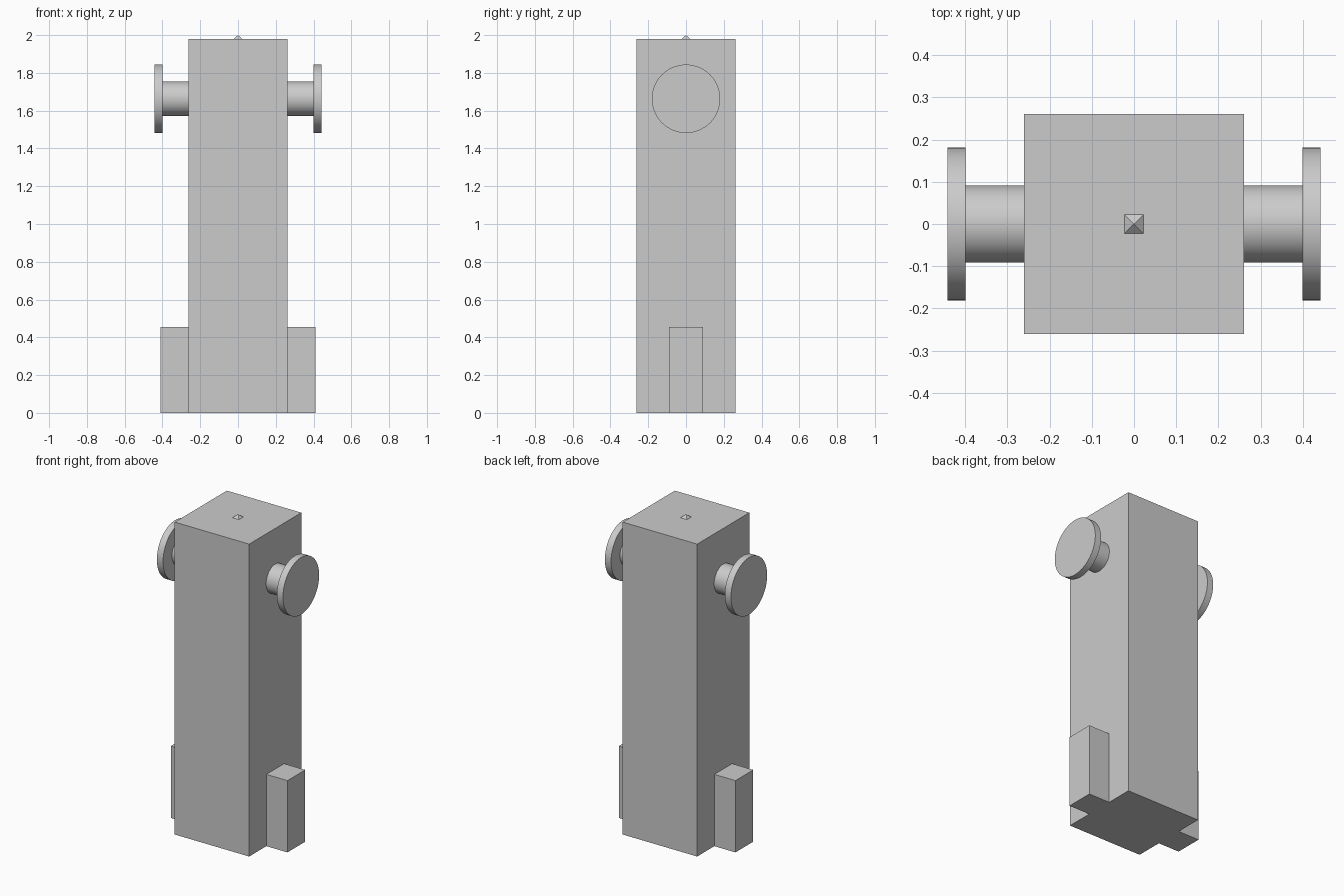
import bpy, math

if "Cube" in bpy.data.objects:
    bpy.data.objects.remove(bpy.data.objects["Cube"])


def box(name, x0, x1, half_y, z0, z1):
    bpy.ops.mesh.primitive_cube_add(size=1, location=((x0 + x1) / 2, 0, (z0 + z1) / 2))
    ob = bpy.context.object
    ob.name = name
    ob.scale = (x1 - x0, 2 * half_y, z1 - z0)
    bpy.ops.object.transform_apply(location=True, rotation=True, scale=True)
    return ob


def disc(name, x0, x1, radius, z):
    bpy.ops.mesh.primitive_cylinder_add(vertices=64, radius=radius, depth=x1 - x0,
                                        location=((x0 + x1) / 2, 0, z),
                                        rotation=(0, math.pi / 2, 0))
    ob = bpy.context.object
    ob.name = name
    bpy.ops.object.transform_apply(location=True, rotation=True, scale=True)
    bpy.ops.object.shade_smooth_by_angle(angle=math.radians(30))
    return ob


HALF = 0.261    # half width of the post
PEG_Z = 1.663   # height of the side pegs

# Square post
box("post", -HALF, HALF, HALF, 0, 1.98)

# Small pyramid point on top
bpy.ops.mesh.primitive_cone_add(vertices=4, radius1=0.0225 * math.sqrt(2), radius2=0,
                                depth=0.02, location=(0, 0, 1.99),
                                rotation=(0, 0, math.pi / 4))
bpy.context.object.name = "top_point"

# Side parts, mirrored across x = 0: foot blocks, peg shafts and peg flanges
side_parts = [
    box("foot_blocks", HALF, 0.409, 0.089, 0, 0.455),
    disc("peg_shafts", HALF, 0.399, 0.091, PEG_Z),
    disc("peg_flanges", 0.399, 0.442, 0.181, PEG_Z),
]
for ob in side_parts:
    ob.modifiers.new("Mirror", 'MIRROR').use_axis = (True, False, False)
